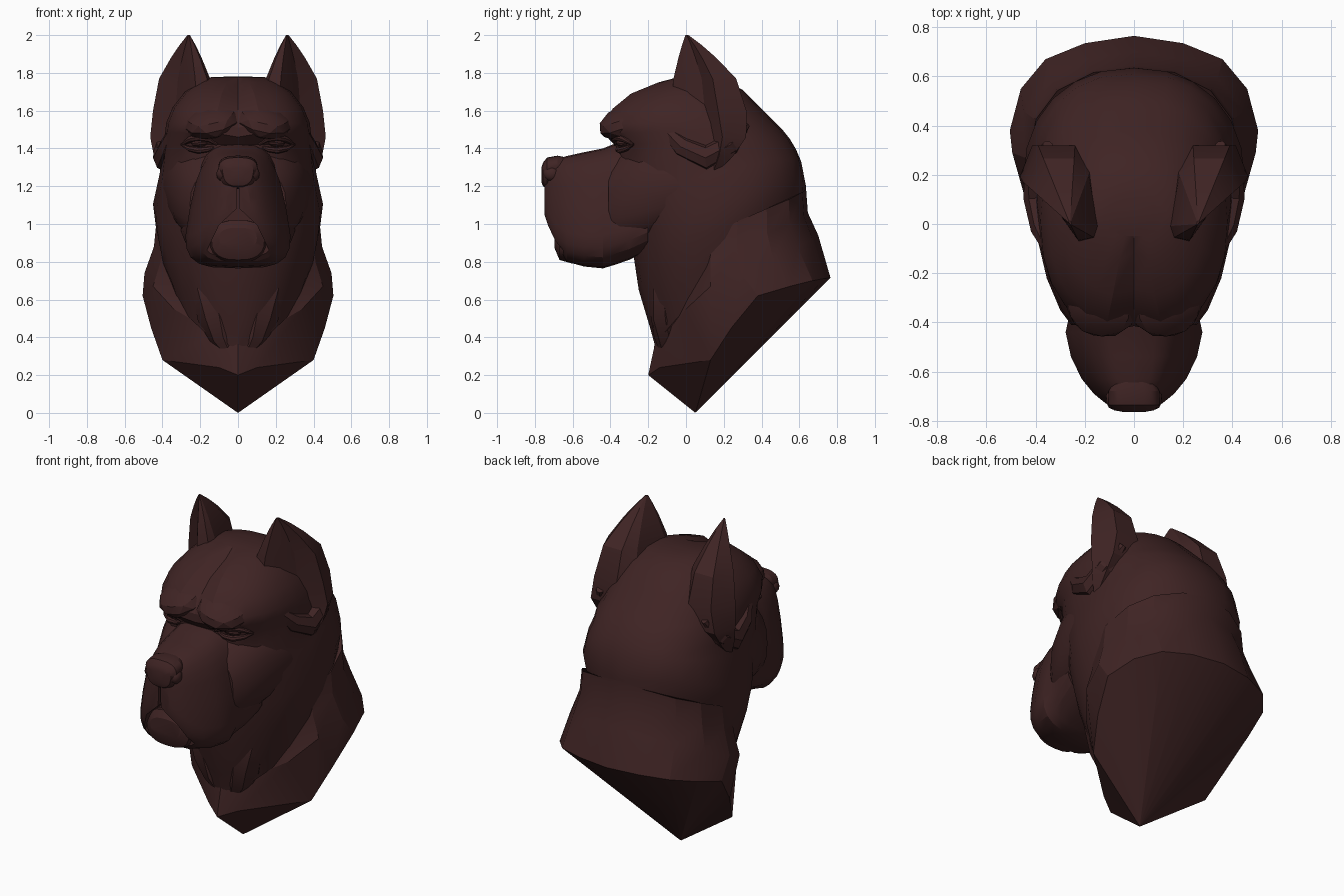
import bpy, bmesh, math
from mathutils import Vector, Euler

cube = bpy.data.objects.get("Cube")
if cube:
    bpy.data.objects.remove(cube, do_unlink=True)

coat = bpy.data.materials.new("dark_brown_coat")
coat.use_nodes = True
coat.diffuse_color = (0.05, 0.0175, 0.0175, 1)
coat.node_tree.nodes["Principled BSDF"].inputs["Base Color"].default_value = coat.diffuse_color
parts = []


def make(name, bm):
    bmesh.ops.recalc_face_normals(bm, faces=bm.faces)
    mesh = bpy.data.meshes.new(name)
    bm.to_mesh(mesh)
    bm.free()
    mesh.materials.append(coat)
    obj = bpy.data.objects.new(name, mesh)
    bpy.context.collection.objects.link(obj)
    parts.append(obj)
    return obj


def skin(name, rings):
    """Join closed rings of points into a capped solid."""
    bm = bmesh.new()
    loops = [[bm.verts.new(p) for p in ring] for ring in rings]
    count = len(rings[0])
    for low, high in zip(loops, loops[1:]):
        for j in range(count):
            k = (j + 1) % count
            bm.faces.new((low[j], low[k], high[k], high[j]))
    bm.faces.new(loops[0])
    bm.faces.new(loops[-1])
    return make(name, bm)


def oval(start, end, width, power, lift=0, taper=0, count=24):
    """Rounded ring spanning two (y, z) points on the centre plane."""
    a, b = Vector(start), Vector(end)
    mid, half = (a + b) / 2, (a - b) / 2
    ring = []
    for j in range(count):
        angle = math.tau * j / count
        c, s = math.cos(angle), math.sin(angle)
        c = math.copysign(abs(c) ** (2 / power), c)
        s = math.copysign(abs(s) ** (2 / power), s) if j % (count // 2) else 0
        p = mid + half * c
        ring.append((width * s * (1 - taper * c), p.x, p.y + lift * abs(s)))
    return ring


def mirrored(half):
    """Full ring from a half ring that starts and ends on the centre plane."""
    return [Vector(p) for p in half] + [Vector((-x, y, z)) for x, y, z in half[-2:0:-1]]


def blob(name, loc, scale, rot=(0, 0, 0)):
    """A pair of mirrored, stretched balls."""
    for side, label in ((1, "left_"), (-1, "right_")):
        bm = bmesh.new()
        bmesh.ops.create_icosphere(bm, subdivisions=2, radius=1)
        turn = Euler(rot).to_matrix()
        for v in bm.verts:
            p = turn @ Vector(a * b for a, b in zip(v.co, scale)) + Vector(loc)
            v.co = (side * p.x, p.y, p.z)
        make(label + name, bm)


def fold(name, points, radius):
    """A pair of mirrored skin folds, thick in the middle."""
    for side, label in ((1, "left_"), (-1, "right_")):
        rings = []
        for i, p in enumerate(points):
            here = Vector(p)
            ahead = Vector(points[min(i + 1, len(points) - 1)])
            behind = Vector(points[max(i - 1, 0)])
            turn = (ahead - behind).to_track_quat("Z", "Y")
            r = radius * (0.3 + 0.7 * math.sin(math.pi * i / (len(points) - 1)))
            ring = []
            for j in range(8):
                t = math.tau * j / 8
                q = here + turn @ Vector((r * math.cos(t), r * math.sin(t), 0))
                ring.append((side * q.x, q.y, q.z))
            rings.append(ring)
        skin(label + name, rings)


# Flaring collar on a keeled base that narrows to a point
rim = mirrored([(0, -0.2, 0.2), (0.1, -0.14, 0.24), (0.4, 0.13, 0.28), (0.46, 0.24, 0.45),
                (0.505, 0.38, 0.62), (0.46, 0.55, 0.67), (0.36, 0.67, 0.7), (0.2, 0.735, 0.712),
                (0, 0.765, 0.715)])
collar = mirrored([(0, -0.17, 0.34), (0.12, -0.11, 0.42), (0.34, 0, 0.55), (0.45, 0.13, 0.67),
                   (0.495, 0.29, 0.74), (0.45, 0.46, 0.82), (0.34, 0.59, 0.88), (0.19, 0.67, 0.92),
                   (0, 0.7, 0.94)])
collar_edge = mirrored([(0, -0.165, 0.38), (0.1, -0.1, 0.47), (0.3, 0.02, 0.65),
                        (0.41, 0.13, 0.8), (0.445, 0.27, 0.88), (0.41, 0.43, 0.95),
                        (0.32, 0.55, 1.0), (0.17, 0.625, 1.04), (0, 0.645, 1.06)])
upper = [p * 0.97 + Vector((0, 0.01, 0.16)) for p in collar_edge]
point = Vector((0, 0.05, 0))
skin("neck_base", [[point.lerp(p, 0.01) for p in rim], rim, collar, collar_edge, upper])

# Neck and skull
skull = skin("neck_and_skull", [
    oval((-0.16, 0.34), (0.6, 0.95), 0.36, 2, 0.1),
    oval((-0.19, 0.45), (0.64, 1.06), 0.41, 2, 0.12),
    oval((-0.25, 0.65), (0.63, 1.12), 0.435, 2.1, 0.1),
    oval((-0.28, 0.85), (0.635, 1.2), 0.45, 2.2, 0.08),
    oval((-0.33, 1.1), (0.61, 1.33), 0.415, 2.4, 0.05),
    oval((-0.37, 1.32), (0.58, 1.4), 0.4, 2.4),
    oval((-0.38, 1.42), (0.55, 1.45), 0.395, 2.4),
    oval((-0.45, 1.48), (0.51, 1.5), 0.385, 2.3),
    oval((-0.45, 1.53), (0.47, 1.54), 0.38, 2.3),
    oval((-0.4, 1.61), (0.38, 1.63), 0.345, 2.3),
    oval((-0.3, 1.69), (0.3, 1.71), 0.28, 2.3),
    oval((-0.15, 1.75), (0.2, 1.765), 0.2, 2.2),
    oval((-0.05, 1.775), (0.1, 1.78), 0.14, 2),
])
# Furrow down the middle of the forehead
for i in range(7, 12):
    furrow = skull.data.vertices[i * 24].co
    furrow.y += 0.035
    furrow.z -= 0.02

# Cheeks and jaw behind the muzzle
skin("cheeks", [
    oval((y, top), (y, low), width, 2.5)
    for y, top, low, width in ((-0.41, 1.31, 0.88, 0.255), (-0.35, 1.38, 0.86, 0.3),
                               (-0.22, 1.46, 0.87, 0.355), (-0.05, 1.48, 0.92, 0.395),
                               (0.08, 1.4, 1.0, 0.4))
])

# Muzzle with hanging lips
muzzle = skin("muzzle", [
    oval((y, top), (y, low), width, 3.4, 0, 0.25)
    for y, top, low, width in (
        (-0.2, 1.44, 0.86, 0.28), (-0.3, 1.43, 0.81, 0.265), (-0.39, 1.42, 0.78, 0.245),
        (-0.44, 1.4, 0.765, 0.255), (-0.54, 1.38, 0.775, 0.235), (-0.63, 1.36, 0.8, 0.195),
        (-0.69, 1.34, 0.87, 0.15), (-0.73, 1.3, 0.96, 0.105), (-0.75, 1.24, 1.05, 0.06))
])
# Mouth opening and the slit above it
half = [(0.006, 1.2), (0.009, 1.08), (0.1, 0.995), (0.165, 0.86), (0.165, 0.6)]
outline = half + [(-x, z) for x, z in reversed(half)]
cutter = skin("mouth_cutter", [[(x, y, z) for x, z in outline] for y in (-0.9, -0.65)])
mod = muzzle.modifiers.new("mouth", "BOOLEAN")
mod.operation = "DIFFERENCE"
mod.solver = "EXACT"
mod.object = cutter
bpy.context.view_layer.objects.active = muzzle
bpy.ops.object.modifier_apply(modifier=mod.name)
parts.remove(cutter)
bpy.data.objects.remove(cutter, do_unlink=True)

# Chin set back between the lips
skin("chin", [
    oval((y, top), (y, low), width, 2.6)
    for y, top, low, width in ((-0.45, 1.0, 0.785, 0.19), (-0.6, 1.02, 0.79, 0.17),
                               (-0.67, 1.02, 0.81, 0.14), (-0.695, 0.98, 0.87, 0.1))
])

# Nose with raised nostril wings
skin("nose", [
    oval((y, top), (y, low), width, 2.7, 0, -0.15)
    for y, top, low, width in ((-0.62, 1.35, 1.22, 0.075), (-0.68, 1.362, 1.2, 0.1),
                               (-0.735, 1.352, 1.185, 0.1), (-0.757, 1.325, 1.2, 0.08),
                               (-0.765, 1.3, 1.22, 0.04))
])
blob("nostril_wing", (0.085, -0.71, 1.265), (0.03, 0.045, 0.04))

# Brows and eyes
blob("brow", (0.135, -0.33, 1.54), (0.15, 0.14, 0.08), (0.45, 0.1, 0.3))
blob("eye", (0.2, -0.335, 1.43), (0.05, 0.035, 0.022), (0, 0.1, 0.35))
fold("upper_eyelid", [(0.11, -0.375, 1.42), (0.15, -0.38, 1.45), (0.2, -0.365, 1.46),
                      (0.25, -0.33, 1.45), (0.3, -0.28, 1.42)], 0.022)
fold("lower_eyelid", [(0.12, -0.36, 1.41), (0.16, -0.36, 1.395), (0.21, -0.35, 1.39),
                      (0.26, -0.315, 1.4), (0.3, -0.28, 1.42)], 0.018)

# Upright cropped ears, slightly hollow towards the outside
tip = Vector((0.26, 0))
base = [(0.125, -0.01), (0.145, -0.065), (0.22, -0.08), (0.29, 0.02), (0.33, 0.1),
        (0.45, 0.17), (0.39, 0.32), (0.24, 0.32), (0.17, 0.24)]
levels = [(1.28, 0.15, 0.12, 0.12), (1.36, 0.5, 0.09, 0.09), (1.46, 0.84, 0.045, 0.05),
          (1.6, 1, 0, 0), (1.77, 0.83, 0, 0), (1.88, 0.5, 0, 0), (1.95, 0.25, 0, 0),
          (2.0, 0.04, 0, 0)]
for side, label in ((1, "left_ear"), (-1, "right_ear")):
    rings = []
    for z, size, dx, dy in levels:
        pts = [tip + (Vector(p) - tip) * size + Vector((dx, dy)) for p in base]
        rings.append([(side * p.x, p.y, z) for p in pts])
    skin(label, rings)
fold("ear_root", [(0.33, -0.13, 1.52), (0.36, -0.02, 1.41), (0.375, 0.11, 1.35),
                  (0.385, 0.23, 1.42), (0.35, 0.32, 1.53)], 0.075)

# Throat muscles running down to the chest
fold("throat_muscle", [(0.2, -0.1, 0.85), (0.17, -0.11, 0.68), (0.12, -0.09, 0.52),
                       (0.07, -0.09, 0.4), (0.03, -0.1, 0.3)], 0.1)

# Smooth shading with sharp creases kept
bpy.ops.object.select_all(action="DESELECT")
for obj in parts:
    obj.select_set(True)
bpy.context.view_layer.objects.active = skull
bpy.ops.object.shade_smooth_by_angle(angle=math.radians(25))
